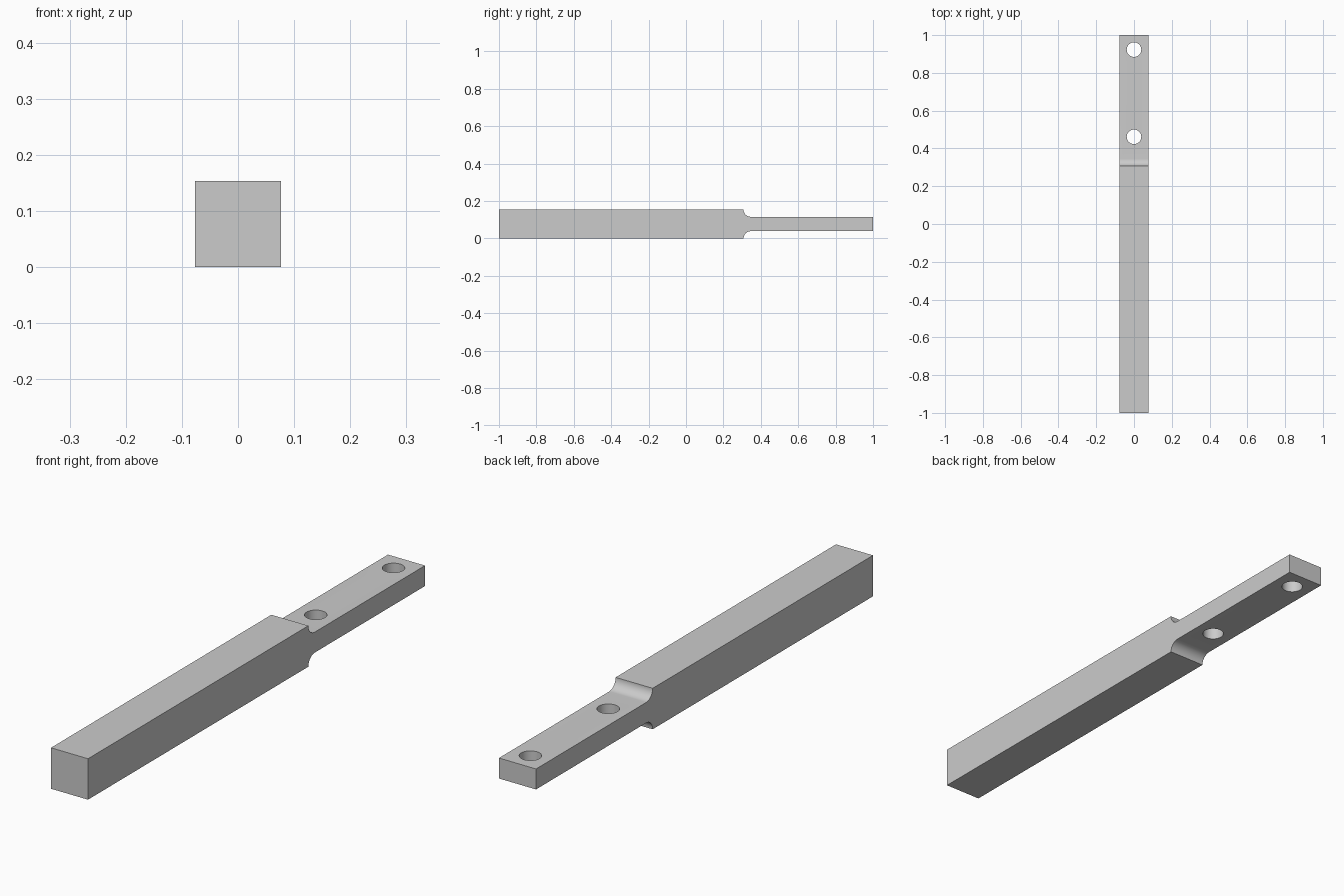
import bpy, bmesh, math

cube = bpy.data.objects.get("Cube")
if cube:
    bpy.data.objects.remove(cube, do_unlink=True)

UNIT = 1 / 13                 # half the bar width
HALF = UNIT                   # half width and half height of the bar
TANG = UNIT / 2               # half thickness of the tang
FILLET = UNIT / 2
SHOULDER = 4 * UNIT           # where the bar steps down
HOLE_RADIUS = UNIT / 2
HOLES = (6 * UNIT, 12 * UNIT)

grey = bpy.data.materials.new("plain grey")
grey.use_nodes = True
colour = (0.6, 0.6, 0.6, 1)
grey.diffuse_color = colour
grey.node_tree.nodes["Principled BSDF"].inputs["Base Color"].default_value = colour

# Side profile: upper half with a concave shoulder, mirrored for the lower half
upper = [(-1, HALF)]
for i in range(17):
    a = math.pi + i / 16 * math.pi / 2
    upper.append((SHOULDER + FILLET * (1 + math.cos(a)), HALF + FILLET * math.sin(a)))
upper.append((1, TANG))
profile = upper + [(y, -z) for y, z in reversed(upper)]

# Bar: the profile extruded across the width
bm = bmesh.new()
face = bm.faces.new([bm.verts.new((-HALF, y, z + HALF)) for y, z in profile])
side = bmesh.ops.extrude_face_region(bm, geom=[face])
verts = [v for v in side["geom"] if isinstance(v, bmesh.types.BMVert)]
bmesh.ops.translate(bm, verts=verts, vec=(2 * HALF, 0, 0))
bmesh.ops.recalc_face_normals(bm, faces=bm.faces)
mesh = bpy.data.meshes.new("stepped_bar")
bm.to_mesh(mesh)
bm.free()
mesh.materials.append(grey)
bar = bpy.data.objects.new("stepped_bar", mesh)
bpy.context.collection.objects.link(bar)

# Two bolt holes through the tang
cutters = []
for y in HOLES:
    bpy.ops.mesh.primitive_cylinder_add(vertices=48, radius=HOLE_RADIUS,
                                        depth=4 * HALF, location=(0, y, HALF))
    cutter = bpy.context.object
    cutter.name = "hole_cutter"
    cutter.hide_render = True
    cutter.data.materials.append(grey)
    cut = bar.modifiers.new("bolt_hole", "BOOLEAN")
    cut.operation = "DIFFERENCE"
    cut.solver = "EXACT"
    cut.object = cutter
    cutters.append(cutter)

# Apply the cuts, remove the cutters and smooth the curved faces
bpy.ops.object.select_all(action="DESELECT")
bpy.context.view_layer.objects.active = bar
bar.select_set(True)
for modifier in list(bar.modifiers):
    bpy.ops.object.modifier_apply(modifier=modifier.name)
for cutter in cutters:
    bpy.data.objects.remove(cutter, do_unlink=True)
bpy.ops.object.shade_smooth_by_angle(angle=math.radians(30))
